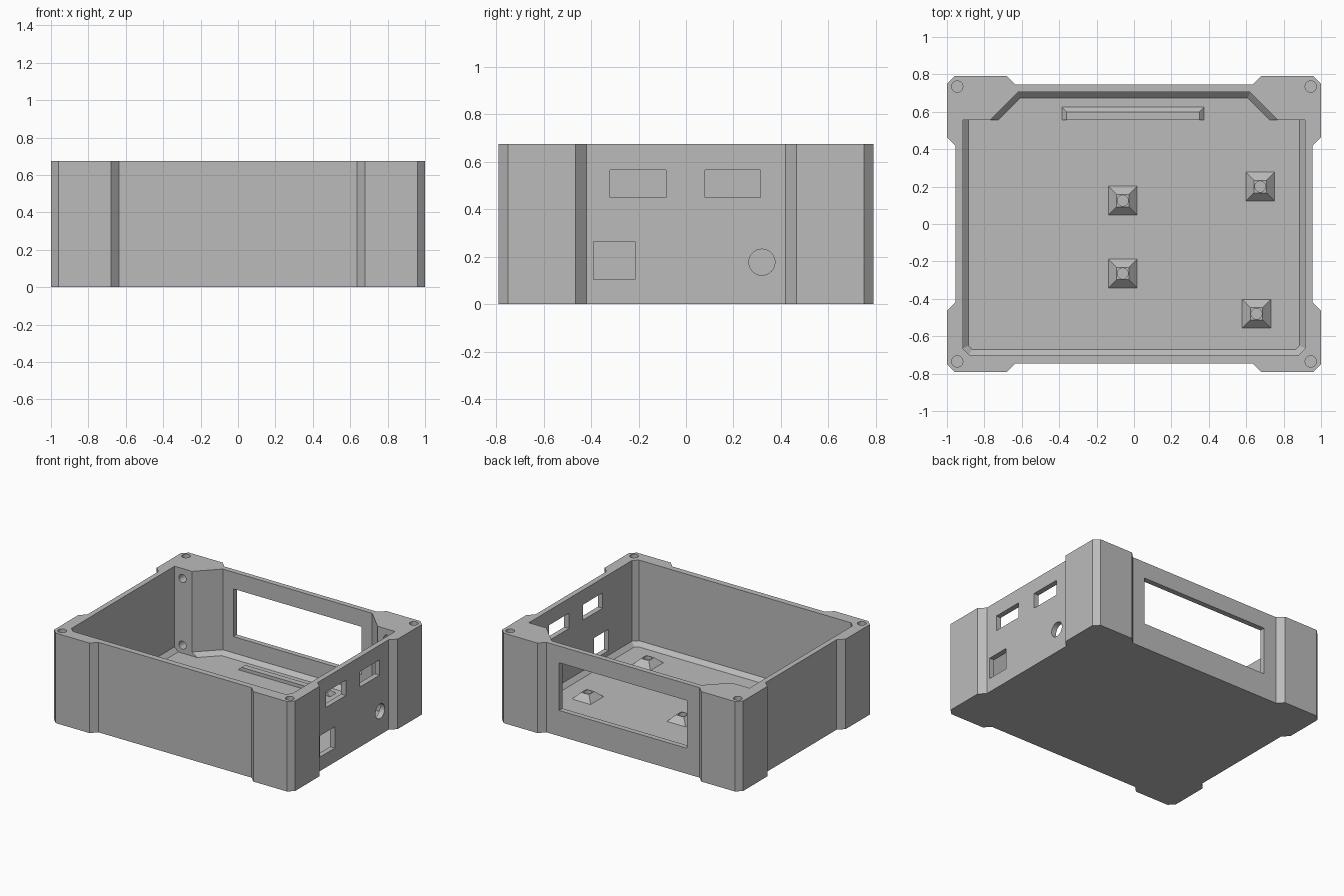
import bpy, bmesh, math
from mathutils import Matrix, Vector

cube = bpy.data.objects.get("Cube")
if cube:
    bpy.data.objects.remove(cube, do_unlink=True)

HEIGHT, FLOOR = 0.675, 0.04

grey = bpy.data.materials.new("light grey plastic")
grey.use_nodes = True
grey.diffuse_color = (0.5, 0.5, 0.5, 1)
grey.node_tree.nodes["Principled BSDF"].inputs["Base Color"].default_value = (0.5, 0.5, 0.5, 1)


def finish(name, bm):
    bmesh.ops.recalc_face_normals(bm, faces=bm.faces)
    mesh = bpy.data.meshes.new(name)
    bm.to_mesh(mesh)
    bm.free()
    mesh.materials.append(grey)
    obj = bpy.data.objects.new(name, mesh)
    bpy.context.scene.collection.objects.link(obj)
    return obj


def loft(name, layers):
    """Closed solid through stacked (outline, z) layers."""
    bm = bmesh.new()
    rings = [[bm.verts.new((x, y, z)) for x, y in pts] for pts, z in layers]
    for low, high in zip(rings, rings[1:]):
        for i in range(len(low)):
            j = (i + 1) % len(low)
            bm.faces.new((low[i], low[j], high[j], high[i]))
    bm.faces.new(rings[0])
    bm.faces.new(rings[-1])
    return finish(name, bm)


def rect(x0, x1, y0, y1):
    return [(x0, y0), (x1, y0), (x1, y1), (x0, y1)]


def box(name, x0, x1, y0, y1, z0, z1):
    return loft(name, [(rect(x0, x1, y0, y1), z0), (rect(x0, x1, y0, y1), z1)])


def peg(name, centre, radius, depth, axis):
    bm = bmesh.new()
    turn = Vector((0, 0, 1)).rotation_difference(Vector(axis)).to_matrix().to_4x4()
    bmesh.ops.create_cone(bm, cap_ends=True, segments=32, radius1=radius, radius2=radius,
                          depth=depth, matrix=Matrix.Translation(centre) @ turn)
    return finish(name, bm)


def mirror_x(half):
    return half + [(-x, y) for x, y in reversed(half)]


def cut(target, cutter):
    cutter.hide_render = True
    mod = target.modifiers.new("cut", 'BOOLEAN')
    mod.operation, mod.solver, mod.object = 'DIFFERENCE', 'EXACT', cutter
    bpy.context.view_layer.objects.active = target
    bpy.ops.object.modifier_apply(modifier=mod.name)
    bpy.data.objects.remove(cutter, do_unlink=True)


# Outer shell with four thick corner posts
front = [(0.635, -0.745), (0.68, -0.79), (0.96, -0.79), (1, -0.75), (1, -0.465), (0.955, -0.42)]
outline = mirror_x(front + [(x, -y) for x, y in reversed(front)])
case = loft("case_body", [(outline, 0), (outline, HEIGHT)])

# Cavity with a sloped edge around the floor
wall = mirror_x([(0.88, -0.70), (0.915, -0.665), (0.915, 0.555), (0.77, 0.555), (0.62, 0.705)])
base = mirror_x([(0.865, -0.67), (0.885, -0.65), (0.885, 0.555), (0.728, 0.555), (0.608, 0.675)])
cut(case, loft("cavity", [(base, FLOOR), (wall, FLOOR + 0.03), (wall, 0.8)]))

# Display window in the back wall
cut(case, box("display_window", -0.532, 0.532, 0.69, 0.85, 0.192, 0.55))

# Ports in the side wall
for y0, y1, z0, z1 in [(-0.32, -0.085, 0.45, 0.565), (0.08, 0.315, 0.45, 0.565),
                       (-0.39, -0.215, 0.105, 0.265)]:
    cut(case, box("port", 0.86, 1.1, y0, y1, z0, z1))
cut(case, peg("round_port", (0.97, 0.32, 0.177), 0.055, 0.2, (1, 0, 0)))

# Screw holes in the corner posts
for sx in (-1, 1):
    for sy in (-1, 1):
        cut(case, peg("lid_hole", (sx * 0.945, sy * 0.735, HEIGHT), 0.03, 0.4, (0, 0, 1)))
    for z in (0.1, 0.6):
        cut(case, peg("panel_hole", (sx * 0.85, 0.555, z), 0.03, 0.2, (0, 1, 0)))

# Sloped retaining ridge on the floor
parts = [case, loft("floor_ridge", [
    (rect(-0.385, 0.375, 0.555, 0.625), FLOOR - 0.005),
    (rect(-0.385, 0.375, 0.555, 0.625), FLOOR),
    (rect(-0.36, 0.35, 0.555, 0.6), FLOOR + 0.025)])]

# Board standoffs: cut-off pyramids with a screw hole
for i, (x, y) in enumerate([(-0.06, 0.125), (-0.06, -0.265), (0.675, 0.2), (0.655, -0.48)]):
    def square(h):
        return rect(x - h, x + h, y - h, y + h)
    standoff = loft(f"standoff_{i + 1}", [(square(0.077), FLOOR - 0.005), (square(0.077), FLOOR),
                                          (square(0.033), FLOOR + 0.045)])
    cut(standoff, peg("standoff_hole", (x, y, FLOOR + 0.045), 0.029, 0.09, (0, 0, 1)))
    parts.append(standoff)

# Round holes smooth, everything else crisp
for obj in bpy.context.scene.objects:
    obj.select_set(obj in parts)
bpy.context.view_layer.objects.active = case
bpy.ops.object.shade_smooth_by_angle(angle=math.radians(25))
